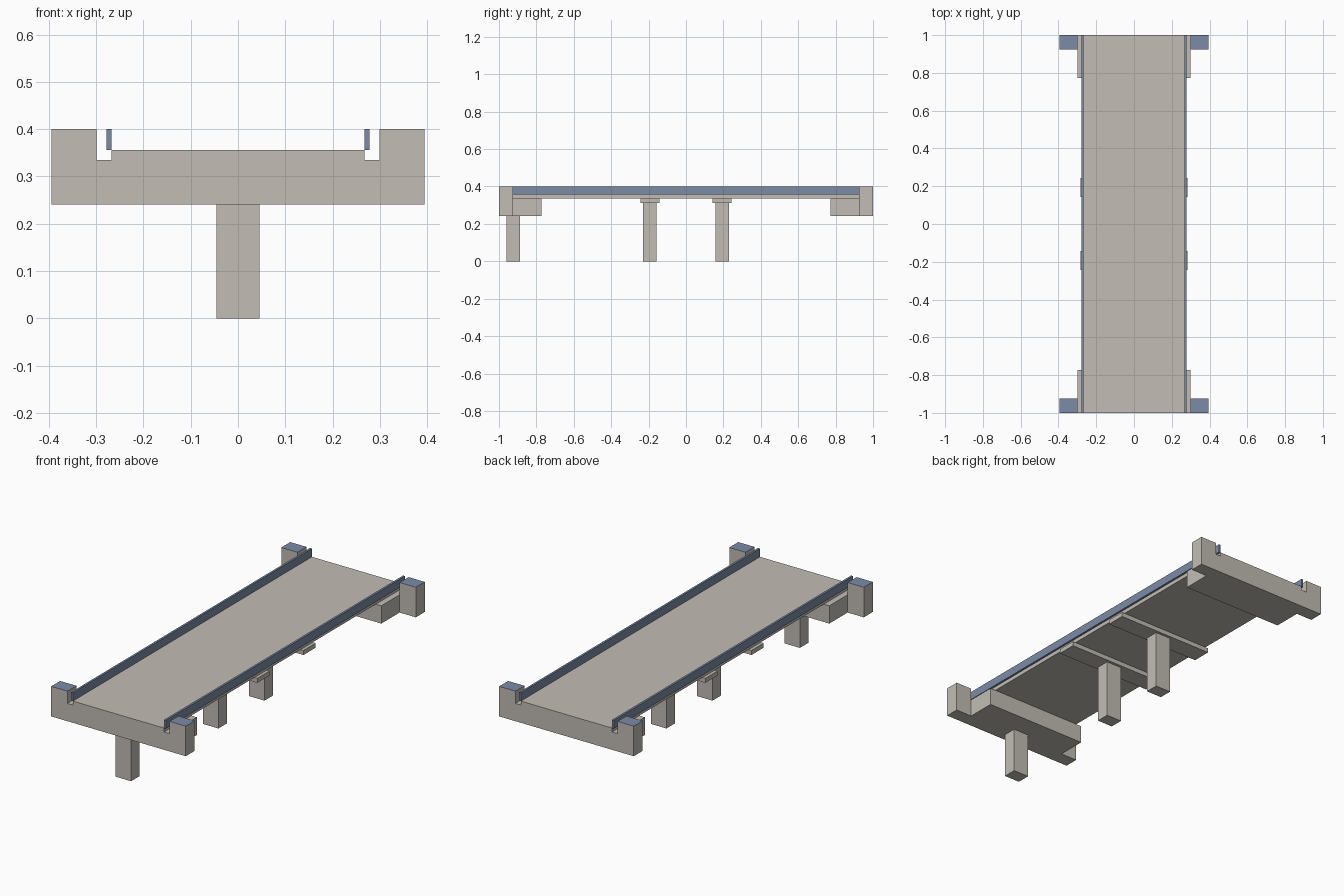
import bpy
import bmesh

if "Cube" in bpy.data.objects:
    bpy.data.objects.remove(bpy.data.objects["Cube"])


def material(name, rgb):
    m = bpy.data.materials.new(name)
    m.diffuse_color = (*rgb, 1)
    m.use_nodes = True
    m.node_tree.nodes["Principled BSDF"].inputs["Base Color"].default_value = m.diffuse_color
    return m


concrete = material("concrete grey", (0.54, 0.51, 0.46))
blue = material("steel blue", (0.20, 0.26, 0.38))


def box(name, x, y, z, mat=concrete, top=None):
    """Axis-aligned box from (min, max) ranges, with an optional top colour."""
    bm = bmesh.new()
    bmesh.ops.create_cube(bm, size=1)
    for v in bm.verts:
        v.co = [r[0] if c < 0 else r[1] for r, c in zip((x, y, z), v.co)]
    bm.normal_update()
    mesh = bpy.data.meshes.new(name)
    mesh.materials.append(mat)
    if top:
        mesh.materials.append(top)
        for f in bm.faces:
            f.material_index = int(f.normal.z > 0.9)
    bm.to_mesh(mesh)
    bm.free()
    ob = bpy.data.objects.new(name, mesh)
    bpy.context.collection.objects.link(ob)
    return ob


BASE, SEAT, ROAD, TOP = 0.241, 0.335, 0.356, 0.40
DECK_X, RAIL_X, LEDGE_X, END_X = 0.267, 0.278, 0.299, 0.394
PIER_X = 0.0455

# Deck panels with a rail section on each side
joints = [-1, -0.77, -0.385, 0, 0.385, 0.77, 1]
for y in zip(joints, joints[1:]):
    box("deck_panel", (-DECK_X, DECK_X), y, (SEAT, ROAD))
    for x in ((-RAIL_X, -DECK_X), (DECK_X, RAIL_X)):
        box("side_rail", x, y, (ROAD, TOP), blue)

# End supports: bearing seat and two corner blocks with blue tops
for s in (-1, 1):
    box("abutment_seat", (-LEDGE_X, LEDGE_X), sorted((s, s * 0.772)), (BASE, SEAT))
    for x in ((-END_X, -LEDGE_X), (LEDGE_X, END_X)):
        box("corner_block", x, sorted((s, s * 0.925)), (BASE, TOP), top=blue)

# Column beneath the front support only
box("front_column", (-PIER_X, PIER_X), (-0.96, -0.888), (0, BASE))

# Middle piers with crossbeams
for y in (-0.193, 0.193):
    box("pier_column", (-PIER_X, PIER_X), (y - 0.036, y + 0.036), (0, 0.311))
    box("pier_crossbeam", (-0.284, 0.284), (y - 0.051, y + 0.051), (0.311, SEAT))
